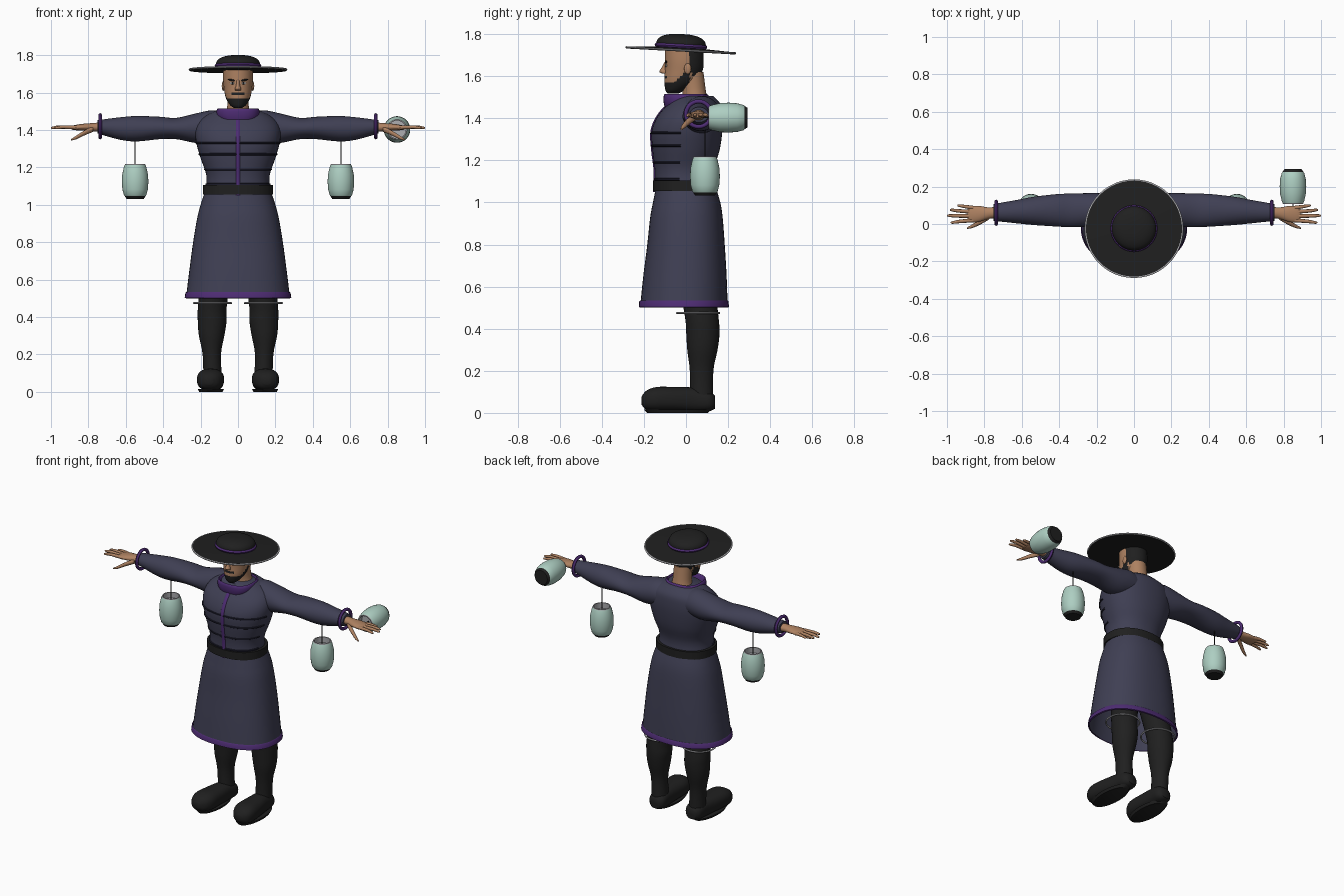
import bpy
import bmesh
from math import cos, sin, pi, radians, copysign
from mathutils import Matrix, Vector

default_cube = bpy.data.objects.get("Cube")
if default_cube:
    bpy.data.objects.remove(default_cube, do_unlink=True)


def make_material(name, red, green, blue):
    material = bpy.data.materials.new(name)
    material.use_nodes = True
    color = (red, green, blue, 1)
    material.diffuse_color = color
    material.node_tree.nodes["Principled BSDF"].inputs["Base Color"].default_value = color
    return material


navy = make_material("navy cloth", .05, .05, .088)
purple = make_material("purple trim", .075, .025, .17)
black = make_material("soft black", .014, .014, .014)
skin = make_material("skin", .42, .22, .12)
mint = make_material("pale green glass", .42, .62, .54)
grey = make_material("light grey", .42, .42, .44)
dark = make_material("dark navy", .012, .012, .025)
white = make_material("eye white", .7, .7, .68)


def spline(rings, steps):
    """Smoothly fill in cross-sections between the given ones."""
    dense = []
    last = len(rings) - 1
    for i in range(last):
        a, b, c, d = (Vector(rings[min(max(k, 0), last)]) for k in range(i - 1, i + 3))
        for j in range(steps):
            t = j / steps
            dense.append(b + (c - a) * t / 2 + (a - b * 2.5 + c * 2 - d / 2) * t * t
                         + ((b - c) * 1.5 + (d - a) / 2) * t ** 3)
    return dense + [Vector(rings[last])]


def finish(bm, name, materials, rule, mirror, matrix, angle):
    if rule:
        for face in bm.faces:
            face.material_index = max(rule(face.calc_center_median()), 0)
        hidden = [f for f in bm.faces if rule(f.calc_center_median()) < 0]
        bmesh.ops.delete(bm, geom=hidden, context="FACES")
    bmesh.ops.recalc_face_normals(bm, faces=bm.faces)
    mesh = bpy.data.meshes.new(name)
    bm.to_mesh(mesh)
    bm.free()
    for material in materials:
        mesh.materials.append(material)
    obj = bpy.data.objects.new(name, mesh)
    bpy.context.collection.objects.link(obj)
    obj.matrix_world = matrix or Matrix()
    if mirror:
        obj.modifiers.new("Mirror", "MIRROR").use_axis = (True, False, False)
    bpy.ops.object.select_all(action="DESELECT")
    bpy.context.view_layer.objects.active = obj
    obj.select_set(True)
    bpy.ops.object.shade_smooth_by_angle(angle=radians(angle))
    return obj


def loft(name, rings, *materials, axis="Z", sides=32, steps=4, power=2, caps=True,
         rule=None, mirror=False, matrix=None, angle=50):
    """Skin rings of (position, centre u, centre v, radius u, radius v) along an axis."""
    bm = bmesh.new()
    loops = []
    for pos, u, v, ru, rv in spline(rings, steps):
        loop = []
        for k in range(sides):
            a = 2 * pi * k / sides
            p = u + ru * copysign(abs(cos(a)) ** (2 / power), cos(a))
            q = v + rv * copysign(abs(sin(a)) ** (2 / power), sin(a))
            loop.append(bm.verts.new({"X": (pos, p, q), "Y": (p, pos, q), "Z": (p, q, pos)}[axis]))
        loops.append(loop)
    for low, high in zip(loops, loops[1:]):
        for k in range(sides):
            n = (k + 1) % sides
            bm.faces.new((low[k], low[n], high[n], high[k]))
    if caps:
        bm.faces.new(loops[0])
        bm.faces.new(loops[-1])
    return finish(bm, name, materials, rule, mirror, matrix, angle)


def turned(name, profile, *materials, **options):
    """Round part from (height, radius) pairs."""
    return loft(name, [(z, 0, 0, r, r) for z, r in profile], *materials, **options)


def hoop(name, radius, tube, material, matrix, mirror=False):
    profile = [(tube * sin(k * pi / 4), radius + tube * cos(k * pi / 4)) for k in range(9)]
    return turned(name, profile, material, steps=1, sides=48, caps=False, matrix=matrix,
                  mirror=mirror, angle=80)


def blob(name, center, size, material, mirror=False, tilt=0):
    bm = bmesh.new()
    bmesh.ops.create_uvsphere(bm, u_segments=16, v_segments=10, radius=1)
    shape = (Matrix.Translation(center) @ Matrix.Rotation(tilt, 4, "Y")
             @ Matrix.Diagonal((*size, 1)))
    bmesh.ops.transform(bm, matrix=shape, verts=bm.verts)
    return finish(bm, name, [material], None, mirror, None, 60)


def shift(x, y, z):
    return Matrix.Translation((x, y, z))


# Robe: torso, skirt, hem and belt
torso = [(1.05, 0, -.005, .178, .145), (1.15, 0, -.008, .168, .14), (1.25, 0, 0, .2, .16),
         (1.34, 0, .005, .225, .168), (1.41, 0, .02, .225, .155), (1.465, 0, .038, .19, .128),
         (1.505, 0, .035, .115, .095)]
loft("robe_torso", torso, navy, power=2.2, sides=48)
loft("robe_skirt", [(1.06, 0, 0, .18, .145), (1, 0, .003, .2, .16), (.93, 0, .002, .218, .172),
                    (.8, 0, 0, .24, .184), (.65, 0, -.005, .26, .198), (.505, 0, -.01, .278, .208)],
     navy, power=2.3, sides=48, caps=False)
loft("skirt_hem", [(.535, 0, -.01, .277, .208), (.53, 0, -.01, .281, .212), (.503, 0, -.01, .285, .214),
                   (.5, 0, -.01, .276, .206)],
     purple, power=2.3, sides=48, steps=1, caps=False)
loft("belt", [(1.055, 0, -.005, .188, .152), (1.105, 0, -.005, .188, .152)], black, steps=1,
     power=2.2, sides=48)

# Collar, front placket and chest fastenings
loft("collar", [(1.455, 0, .008, .108, .11), (1.48, 0, .005, .118, .112), (1.512, 0, 0, .112, .105),
                (1.508, 0, 0, .1, .095), (1.46, 0, .01, .09, .09)],
     purple, steps=2, power=2.6, caps=False)
loft("front_placket", [(z, 0, y - ry, .012, .006) for z, _, y, _, ry in spline(torso[:-1], 4)],
     purple, steps=1, sides=12)
for level in (1.11, 1.19, 1.27, 1.33):
    _, _, y, rx, ry = min(spline(torso, 8), key=lambda ring: abs(ring[0] - level))
    loft("chest_fastening", [(level + dz, 0, y, rx + grow, ry + grow)
                             for dz, grow in ((-.006, 0), (-.003, .005), (.003, .005), (.006, 0))],
         dark, steps=1, sides=48, power=2.2, caps=False, rule=lambda c: -1 if c.y > -.03 else 0)

# Sleeves and cuffs
loft("sleeves", [(.08, .07, 1.42, .085, .075), (.14, .075, 1.42, .088, .085), (.22, .075, 1.41, .09, .08),
                 (.33, .073, 1.408, .09, .057), (.42, .073, 1.411, .086, .06),
                 (.54, .07, 1.407, .075, .068), (.63, .066, 1.408, .062, .06), (.75, .062, 1.417, .045, .036)],
     navy, axis="X", mirror=True)
quarter_y = Matrix.Rotation(pi / 2, 4, "Y")
for side in (-1, 1):
    hoop("cuff_ring", .06, .01, purple, shift(side * .737, .06, 1.42) @ quarter_y)

# Hands
loft("palms", [(.73, .062, 1.415, .03, .026), (.78, .058, 1.415, .031, .022), (.83, .054, 1.415, .043, .018),
               (.87, .052, 1.413, .044, .014), (.89, .052, 1.412, .036, .009)],
     skin, axis="X", sides=20, mirror=True)
for root, tip, reach in ((.086, .098, .945), (.065, .075, .985), (.042, .045, 1), (.02, .008, .98)):
    mid = (root + tip) / 2
    loft("fingers", [(.855, root, 1.413, .011, .011), (reach - .05, mid, 1.416, .0095, .0095),
                     (reach - .01, tip, 1.412, .007, .007), (reach, tip, 1.411, .003, .003)],
         skin, axis="X", sides=10, steps=3, mirror=True)
loft("thumbs", [(.775, .04, 1.405, .016, .016), (.82, .012, 1.385, .014, .014),
                (.865, -.012, 1.36, .01, .01), (.892, -.022, 1.348, .004, .004)],
     skin, axis="X", sides=10, mirror=True)

# Legs, knee rings and shoes
loft("legs", [(.06, .135, .075, .05, .055), (.2, .14, .074, .049, .056), (.3, .141, .078, .068, .072),
              (.38, .138, .08, .077, .079), (.47, .136, .073, .077, .08), (.75, .1, .03, .085, .09)],
     black, mirror=True)
for side in (-1, 1):
    hoop("knee_ring", .1, .005, grey, shift(side * .136, .058, .475))
loft("shoes", [(-.212, .155, .058, .02, .018), (-.19, .153, .06, .053, .044), (-.14, .148, .065, .072, .058),
               (-.05, .143, .065, .068, .058), (.04, .136, .062, .058, .058), (.11, .132, .056, .054, .048),
               (.138, .132, .05, .032, .03)], black, axis="Y", power=2.4, mirror=True)
loft("shoe_soles", [(0, .145, -.04, .062, .145), (.016, .145, -.04, .07, .16)], black, steps=1, mirror=True)

# Neck and head with hair and beard
loft("neck", [(1.47, 0, .045, .075, .065), (1.52, 0, .04, .058, .056), (1.62, 0, .025, .056, .058)], skin)


def head_color(c):
    if c.z > 1.6 and c.y > .012 + max(0, 1.66 - c.z) * .3:
        return 1
    jaw = 1.567 + max(0, c.y + .06) * .9
    mustache = 1.588 < c.z < 1.6 and abs(c.x) < .035 and c.y < -.06
    return 1 if (c.z < jaw and c.y < .02) or mustache else 0


loft("head", [(1.518, 0, -.062, .022, .026), (1.535, 0, -.05, .044, .048), (1.575, 0, -.025, .066, .078),
              (1.63, 0, -.01, .076, .09), (1.68, 0, -.008, .08, .092), (1.74, 0, -.01, .078, .09)],
     skin, black, rule=head_color, steps=8, sides=48, angle=80)
loft("nose", [(1.612, 0, -.1, .016, .014), (1.622, 0, -.106, .017, .021), (1.64, 0, -.1, .01, .016),
              (1.668, 0, -.094, .008, .008)], skin, sides=12)
blob("ears", (.079, .008, 1.635), (.008, .017, .026), skin, mirror=True)
blob("eyes", (.03, -.094, 1.65), (.014, .004, .006), white, mirror=True)
blob("pupils", (.03, -.0965, 1.65), (.006, .003, .006), black, mirror=True)
blob("eyebrows", (.034, -.095, 1.667), (.022, .005, .005), black, mirror=True, tilt=-.2)

# Hat with brim, rim, crown and band, tipped slightly back
tilt = shift(0, -.025, 1.723) @ Matrix.Rotation(-.055, 4, "X")
turned("hat_brim", [(-.005, .05), (-.006, .258), (.004, .258), (.012, .1)], black, steps=1, sides=64,
       matrix=tilt)
hoop("hat_rim", .259, .005, grey, tilt)
turned("hat_crown", [(0, .115), (.03, .118), (.052, .108), (.068, .08), (.076, .04), (.077, .004)],
       black, sides=48, matrix=tilt)
hoop("hat_band", .114, .011, purple, tilt @ shift(0, 0, .02))


# Lanterns: two hang from the sleeves, one floats behind the left hand
def lantern(matrix, cord):
    def part(c):
        return 1 if c.z < .016 else 2 if c.z > .183 or Vector(c.xy).length < .05 else 0
    turned("lantern", [(0, .046), (.015, .056), (.02, .06), (.05, .068), (.09, .071), (.13, .069),
                       (.17, .06), (.182, .055), (.187, .053), (.187, .047), (.15, .048)],
           mint, black, grey, rule=part, steps=1, matrix=matrix, angle=35)
    turned("lantern_cord", [(.15, .003), (cord, .003)], black, steps=1, sides=8, matrix=matrix)


for side in (-1, 1):
    lantern(shift(side * .55, .09, 1.032), .34)
lantern(shift(.85, .293, 1.403) @ Matrix.Rotation(pi / 2, 4, "X"), .225)
